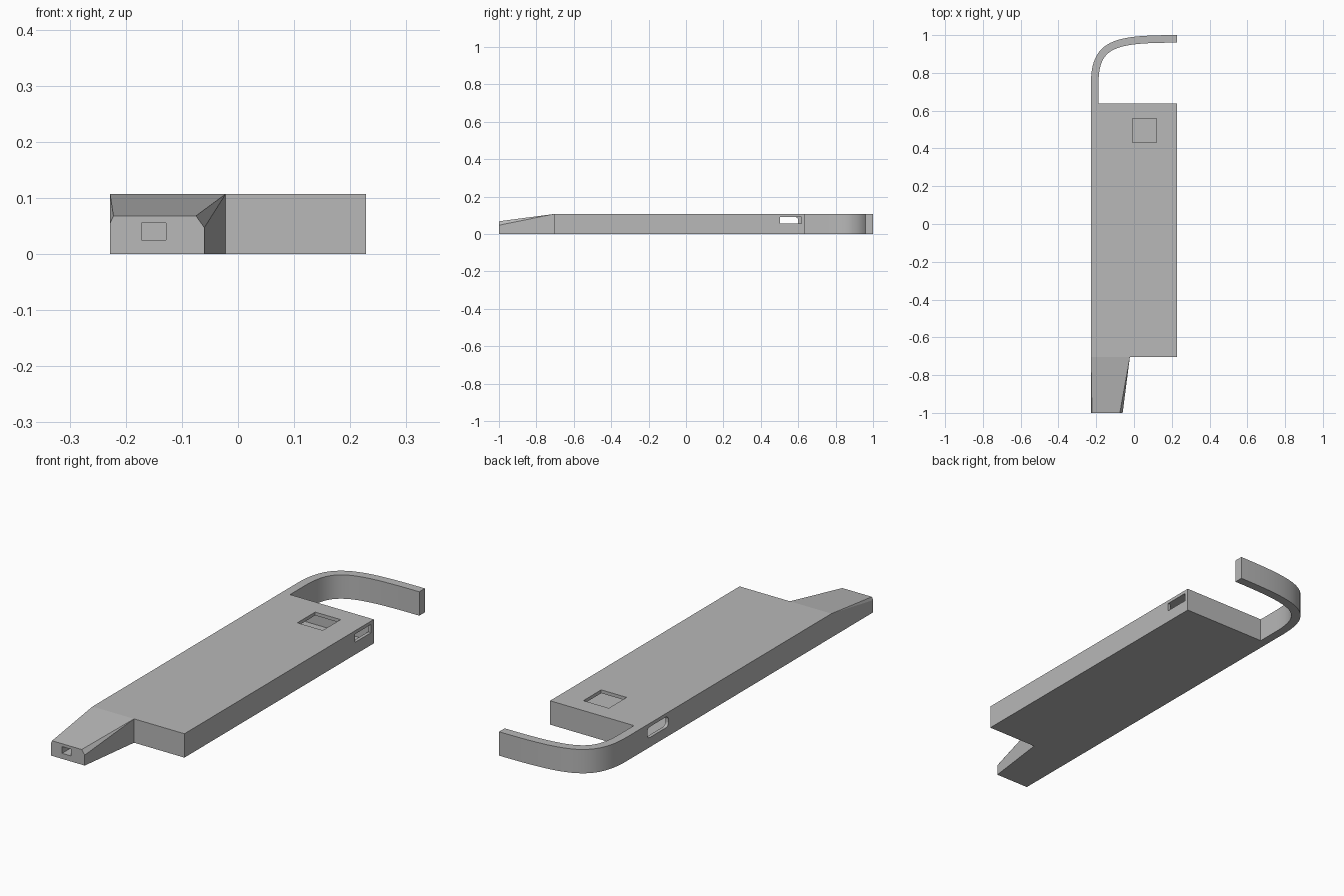
import bpy, bmesh, math
from mathutils import Vector
from mathutils.geometry import interpolate_bezier

old = bpy.data.objects.get("Cube")
if old:
    bpy.data.objects.remove(old, do_unlink=True)

GREY = bpy.data.materials.new("plain_grey")
GREY.use_nodes = True
colour = (0.48, 0.48, 0.48, 1)
GREY.diffuse_color = colour
for node in GREY.node_tree.nodes:
    if node.type == 'BSDF_PRINCIPLED':
        node.inputs["Base Color"].default_value = colour

HEIGHT = 0.107
WALL = 0.015
SIDE = 0.228
FRONT, BACK = -0.705, 0.637


def finish(name, bm):
    bmesh.ops.recalc_face_normals(bm, faces=bm.faces)
    mesh = bpy.data.meshes.new(name)
    bm.to_mesh(mesh)
    bm.free()
    mesh.materials.append(GREY)
    obj = bpy.data.objects.new(name, mesh)
    bpy.context.collection.objects.link(obj)
    return obj


def prism(name, outline, direction):
    """Extrude a closed outline along a direction."""
    bm = bmesh.new()
    face = bm.faces.new([bm.verts.new(p) for p in outline])
    new = bmesh.ops.extrude_face_region(bm, geom=[face])["geom"]
    bmesh.ops.translate(bm, vec=direction,
                        verts=[g for g in new if isinstance(g, bmesh.types.BMVert)])
    return finish(name, bm)


def box(name, x0, x1, y0, y1, z0, z1):
    return prism(name, [(x0, y0, z0), (x1, y0, z0), (x1, y1, z0), (x0, y1, z0)],
                 (0, 0, z1 - z0))


def activate(obj):
    bpy.ops.object.select_all(action='DESELECT')
    obj.select_set(True)
    bpy.context.view_layer.objects.active = obj


def cut(obj, cutter):
    mod = obj.modifiers.new("cut", 'BOOLEAN')
    mod.operation = 'DIFFERENCE'
    mod.solver = 'EXACT'
    mod.object = cutter
    activate(obj)
    bpy.ops.object.modifier_apply(modifier=mod.name)


# Hollow body
body = box("body", -SIDE, SIDE, FRONT, BACK, 0, HEIGHT)
cavity = box("cavity_cutter", -SIDE + WALL, SIDE - WALL, FRONT + WALL, BACK - WALL,
             WALL, HEIGHT - WALL)

# Tapered nose
nose_bm = bmesh.new()
tip = [(-0.228, 0), (-0.228, 0.055), (-0.222, 0.068), (-0.075, 0.068), (-0.06, 0.047), (-0.06, 0)]
root = [(-0.228, 0), (-0.228, HEIGHT), (-0.022, HEIGHT), (-0.022, 0)]
points = [nose_bm.verts.new((x, -1, z)) for x, z in tip]
points += [nose_bm.verts.new((x, FRONT, z)) for x, z in root]
bmesh.ops.convex_hull(nose_bm, input=points)
bmesh.ops.dissolve_limit(nose_bm, angle_limit=0.01, verts=nose_bm.verts, edges=nose_bm.edges)
nose = finish("nose", nose_bm)

# Openings: top window, right port, rounded left port, nose port
window = box("window_cutter", -0.008, 0.118, 0.432, 0.558, 0.05, 0.15)
right_port = box("right_port_cutter", 0.1, 0.3, 0.503, 0.617, 0.055, HEIGHT - WALL)
nose_port = box("nose_port_cutter", -0.172, -0.128, -1.1, -0.6, 0.025, 0.055)
radius = 0.018
rounded = []
for i, (y, z) in enumerate([(0.582, 0.073), (0.468, 0.073), (0.468, 0.061), (0.582, 0.061)]):
    for k in range(5):
        a = (i + k / 4) * math.pi / 2
        rounded.append((-0.3, y + radius * math.cos(a), z + radius * math.sin(a)))
left_port = prism("left_port_cutter", rounded, (0.15, 0, 0))

cutters = [cavity, window, right_port, left_port, nose_port]
for cutter in cutters:
    cut(body, cutter)
cut(nose, nose_port)
for cutter in cutters:
    bpy.data.objects.remove(cutter, do_unlink=True)

# Curved hook at the back
half = 0.02
path = interpolate_bezier(Vector((-0.208, 0.74)), Vector((-0.208, 0.955)),
                          Vector((-0.11, 0.98)), Vector((0.227, 0.98)), 25)
path = [Vector((-0.208, BACK))] + [Vector(p[:2]) for p in path]
outer, inner = [], []
for i, p in enumerate(path):
    t = (path[min(i + 1, len(path) - 1)] - path[max(i - 1, 0)]).normalized()
    if i == len(path) - 1:
        t = Vector((1, 0))
    side = Vector((-t.y, t.x)) * half
    outer.append((*(p + side), 0))
    inner.append((*(p - side), 0))
hook = prism("hook", outer + inner[::-1], (0, 0, HEIGHT))
activate(hook)
bpy.ops.object.shade_smooth_by_angle(angle=math.radians(30))
